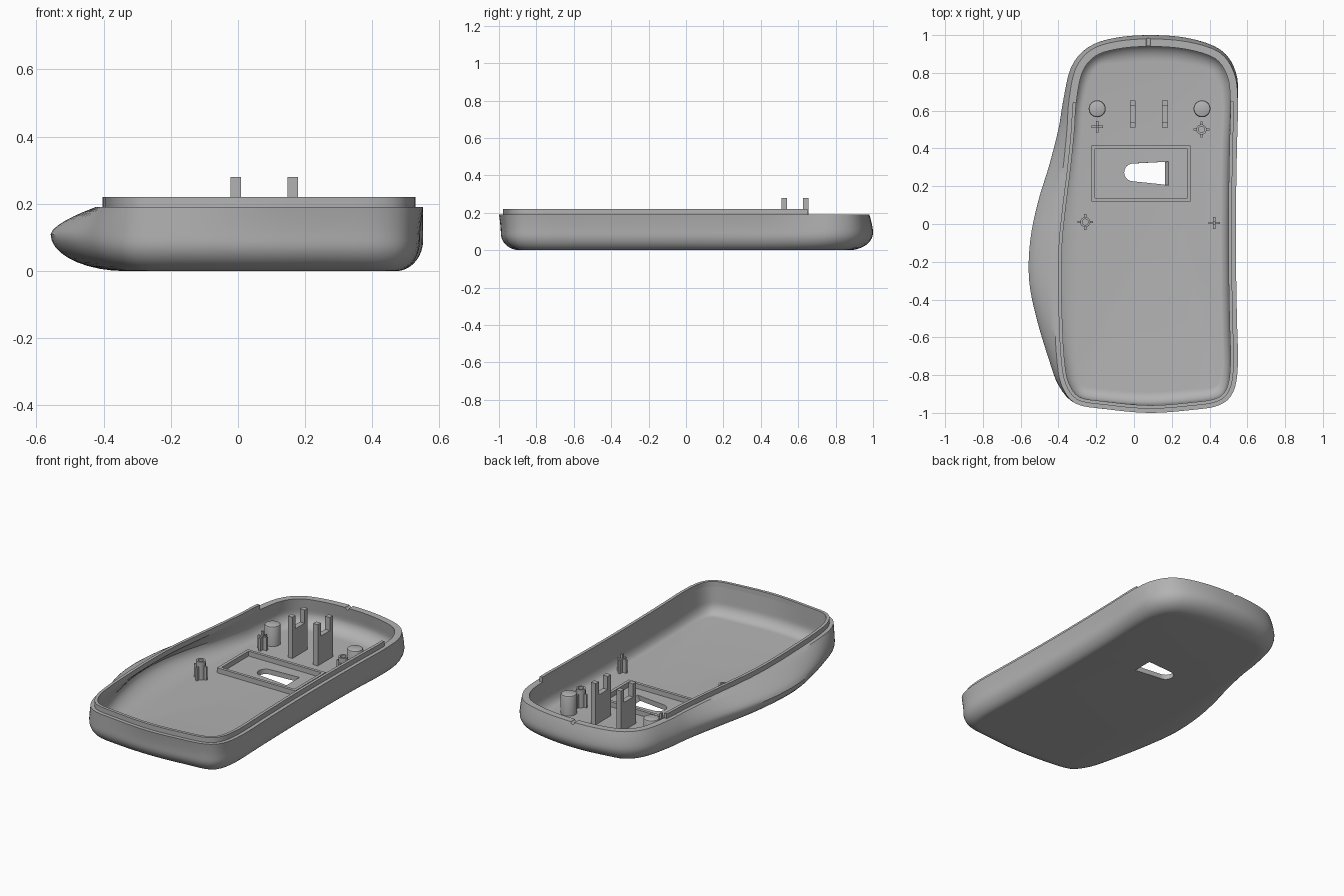
import bpy, bmesh
from math import sin, cos, pi, radians
from mathutils import Vector

cube = bpy.data.objects.get("Cube")
if cube:
    bpy.data.objects.remove(cube, do_unlink=True)

grey = bpy.data.materials.new("grey plastic")
grey.use_nodes = True
grey.diffuse_color = (0.45, 0.45, 0.45, 1)
grey.node_tree.nodes["Principled BSDF"].inputs["Base Color"].default_value = (0.45, 0.45, 0.45, 1)

RIM, LIP_TOP, FLOOR = 0.19, 0.22, 0.03
parts = []


def loft(name, rings, wrap=False):
    """Skin a list of equal closed rings, capped at the ends or wrapped round."""
    bm = bmesh.new()
    rows = [[bm.verts.new(p) for p in ring] for ring in rings]
    n = len(rows[0])
    pairs = list(zip(rows, rows[1:]))
    if wrap:
        pairs.append((rows[-1], rows[0]))
    else:
        bm.faces.new(rows[0][::-1])
        bm.faces.new(rows[-1])
    for a, b in pairs:
        for i in range(n):
            j = (i + 1) % n
            bm.faces.new((a[i], a[j], b[j], b[i]))
    bmesh.ops.recalc_face_normals(bm, faces=bm.faces[:])
    mesh = bpy.data.meshes.new(name)
    bm.to_mesh(mesh)
    bm.free()
    mesh.materials.append(grey)
    obj = bpy.data.objects.new(name, mesh)
    bpy.context.scene.collection.objects.link(obj)
    parts.append(obj)
    return obj


def circle(x, y, z, r, n=24):
    return [(x + r * cos(2 * pi * i / n), y + r * sin(2 * pi * i / n), z) for i in range(n)]


def rect(x0, x1, y0, y1, z):
    return [(x0, y0, z), (x1, y0, z), (x1, y1, z), (x0, y1, z)]


def cut(target, cutter):
    parts.remove(cutter)
    cutter.hide_render = True
    mod = target.modifiers.new("cut", "BOOLEAN")
    mod.operation = "DIFFERENCE"
    mod.solver = "EXACT"
    mod.object = cutter
    bpy.context.view_layer.objects.active = target
    bpy.ops.object.modifier_apply(modifier=mod.name)
    bpy.data.objects.remove(cutter, do_unlink=True)


# Rim outline: x, y, side bulge at mid height, inset of the flat underside
control = [Vector(c) for c in (
    (0.08, 0.98, 0.02, 0.13), (-0.1, 0.965, 0.02, 0.13), (-0.23, 0.92, 0.02, 0.1),
    (-0.31, 0.82, 0.025, 0.1), (-0.345, 0.65, 0.03, 0.09), (-0.355, 0.5, 0.045, 0.1),
    (-0.375, 0.3, 0.075, 0.13), (-0.4, 0.1, 0.11, 0.18), (-0.42, -0.1, 0.13, 0.22),
    (-0.425, -0.3, 0.13, 0.22), (-0.42, -0.5, 0.095, 0.18), (-0.41, -0.7, 0.045, 0.13),
    (-0.385, -0.85, 0.015, 0.11), (-0.31, -0.95, 0, 0.1), (-0.15, -0.98, 0, 0.1),
    (0.08, -1, -0.01, 0.1), (0.3, -0.985, -0.01, 0.1), (0.45, -0.96, -0.01, 0.09),
    (0.525, -0.89, -0.01, 0.08), (0.55, -0.75, -0.01, 0.07), (0.545, -0.5, -0.01, 0.07),
    (0.54, -0.2, -0.01, 0.07), (0.54, 0.1, -0.01, 0.07), (0.545, 0.4, -0.01, 0.07),
    (0.55, 0.65, 0, 0.08), (0.53, 0.8, 0.01, 0.1), (0.45, 0.91, 0.015, 0.11),
    (0.28, 0.965, 0.02, 0.13))]

# Smooth closed curve through the control points
outline = []
count, steps = len(control), 4
for i in range(count):
    a, b, c, d = (control[(i + k) % count] for k in (-1, 0, 1, 2))
    for s in range(steps):
        t = s / steps
        outline.append(b + 0.5 * t * (c - a + t * (2 * a - 5 * b + 4 * c - d + t * (3 * (b - c) + d - a))))
normals = []
for i in range(len(outline)):
    tan = outline[(i + 1) % len(outline)] - outline[i - 1]
    normals.append(Vector((tan[1], -tan[0])).normalized())


def ring(rule):
    """Offset the outline; rule(bulge, inset) gives outward offset and height."""
    pts = []
    for p, nrm in zip(outline, normals):
        off, z = rule(p[2], p[3])
        pts.append((p[0] + nrm.x * off, p[1] + nrm.y * off, z))
    return pts


def mid_height(bulge):
    return 0.09 + 0.15 * max(bulge, 0)


# Outer wall, rim, then inner wall down to the floor
rings = []
for k in range(10):
    t = k / 9 * pi / 2
    rings.append(ring(lambda g, b: (g - b * (1 - sin(t)), mid_height(g) * (1 - cos(t)))))
for k in range(1, 7):
    s = k / 6
    rings.append(ring(lambda g, b: (g * (1 - s ** 1.6), mid_height(g) + s * (RIM - mid_height(g)))))
for k in range(4):
    s = k / 4
    rings.append(ring(lambda g, b: (0.6 * g * s - 0.04, RIM - s * (RIM - mid_height(g) - 0.01))))
for k in range(9):
    t = k / 8 * pi / 2
    rings.append(ring(lambda g, b: (0.6 * g - 0.04 - (0.8 * b - 0.015) * (1 - cos(t)),
                                    FLOOR + (mid_height(g) + 0.01 - FLOOR) * (1 - sin(t)))))
shell = loft("bottom_shell", rings)

# Tapered sensor opening and the cable notch in the rear rim
def opening(z, right):
    arc = [(-0.005 + 0.047 * cos(a), 0.273 + 0.047 * sin(a), z)
           for a in (pi / 2 + pi * i / 12 for i in range(13))]
    return arc + [(right, 0.205, z), (right, 0.33, z)]

cut(shell, loft("opening_cutter", [opening(-0.02, 0.15), opening(0.05, 0.195)]))
notch = [[(x, y, z + RIM) for x, z, _ in circle(0.075, 0, 0, 0.012, 12)] for y in (0.9, 1.05)]
cut(shell, loft("notch_cutter", notch))

# Raised locating lip, left open around the rear
sections = []
for p, nrm in zip(outline, normals):
    if p[1] < 0.66:
        sections.append([(p[0] + nrm.x * o, p[1] + nrm.y * o, z) for o, z in
                         ((-0.022, RIM), (-0.022, LIP_TOP), (-0.04, LIP_TOP), (-0.04, RIM))])
loft("locating_lip", sections)

# Frame around the opening
outer, inner = (-0.225, 0.3, 0.12, 0.415), (-0.207, 0.282, 0.138, 0.397)
base, top = FLOOR - 0.005, FLOOR + 0.03
loft("sensor_frame", [rect(*outer, base), rect(*outer, top), rect(*inner, top), rect(*inner, base)], True)

# Forked wheel supports
fork = [(0.51, base), (0.655, base), (0.655, 0.28), (0.625, 0.28),
        (0.625, 0.2), (0.54, 0.2), (0.54, 0.28), (0.51, 0.28)]
for side, x in (("right", -0.022), ("left", 0.148)):
    loft(side + "_wheel_fork", [[(x + w, y, z) for y, z in fork] for w in (0, 0.031)])

# Round button pillars
for side, x in (("right", -0.195), ("left", 0.36)):
    loft(side + "_pillar", [circle(x, 0.61, z, r) for z, r in
                            ((base, 0.045), (0.14, 0.045), (0.147, 0.042), (0.15, 0.036))])


def fins(name, x, y, reach, height):
    t = 0.006
    loft(name + "_cross_fin", [rect(x - reach, x + reach, y - t, y + t, z) for z in (base, height)])
    loft(name + "_long_fin", [rect(x - t, x + t, y - reach, y + reach, z) for z in (base, height)])


# Board posts: plain crosses with a pin, and hollow tubes with four fins
for name, x, y in (("rear_pin_post", -0.195, 0.515), ("middle_pin_post", 0.425, 0.005)):
    fins(name, x, y, 0.031, 0.11)
    loft(name + "_pin", [rect(x - 0.007, x + 0.007, y - 0.007, y + 0.007, z) for z in (base, 0.14)])
for name, x, y in (("rear_tube_post", 0.357, 0.5), ("middle_tube_post", -0.258, 0.01)):
    loft(name, [circle(x, y, z, r, 16) for z, r in
                ((base, 0.027), (0.14, 0.027), (0.14, 0.016), (base, 0.016))], True)
    for k, (dx, dy) in enumerate(((1, 0), (0, 1), (-1, 0), (0, -1))):
        cx, cy = x + dx * 0.033, y + dy * 0.033
        w, h = (0.009, 0.006) if dx else (0.006, 0.009)
        loft(f"{name}_fin_{k}", [rect(cx - w, cx + w, cy - h, cy + h, z) for z in (base, 0.11)])

# Smooth shading with sharp edges kept
bpy.ops.object.select_all(action="DESELECT")
for obj in parts:
    obj.select_set(True)
bpy.context.view_layer.objects.active = shell
bpy.ops.object.shade_smooth_by_angle(angle=radians(35))
